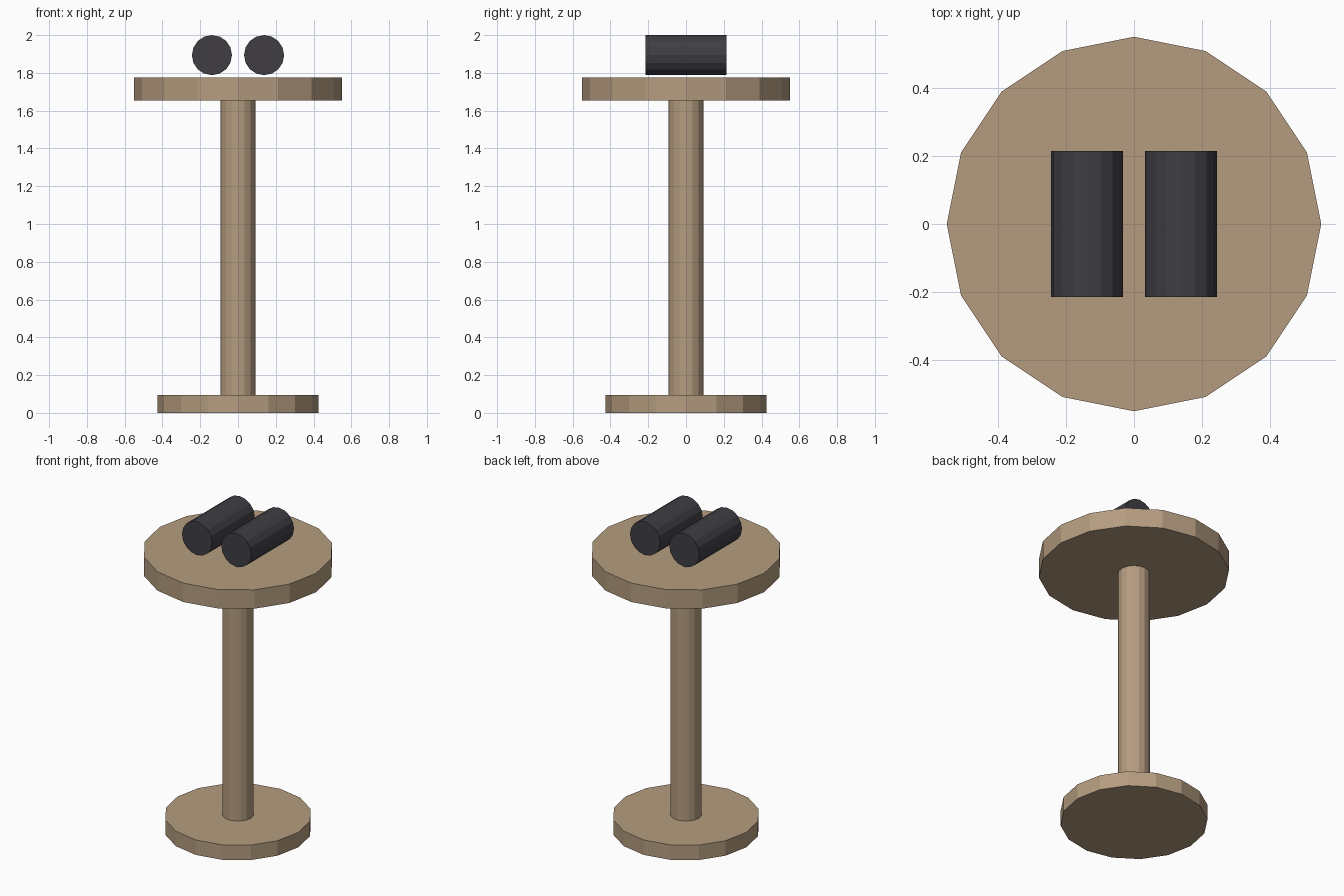
import bpy
import math

if "Cube" in bpy.data.objects:
    bpy.data.objects.remove(bpy.data.objects["Cube"])


def material(name, rgb):
    m = bpy.data.materials.new(name)
    m.diffuse_color = (*rgb, 1.0)
    m.use_nodes = True
    m.node_tree.nodes["Principled BSDF"].inputs["Base Color"].default_value = m.diffuse_color
    return m


WOOD = material("tan_wood", (0.46, 0.335, 0.215))
DARK = material("dark_grey", (0.05, 0.047, 0.056))


def cylinder(name, radius, depth, location, mat, rotation=(0, 0, 0)):
    """Flat-shaded 16-sided cylinder."""
    bpy.ops.mesh.primitive_cylinder_add(
        vertices=16, radius=radius, depth=depth, location=location, rotation=rotation)
    obj = bpy.context.object
    obj.name = name
    obj.data.materials.append(mat)
    return obj


def upright(name, radius, z0, z1):
    return cylinder(name, radius, z1 - z0, (0, 0, (z0 + z1) / 2), WOOD)


# Pedestal stand
upright("foot_plate", 0.425, 0.0, 0.095)
upright("pole", 0.092, 0.095, 1.655)
upright("table_top", 0.55, 1.655, 1.775)

# Pair of dark rolls lying along y, just above the top
for side, x in (("left", -0.138), ("right", 0.138)):
    cylinder(f"{side}_roll", 0.106, 0.428, (x, 0, 1.894), DARK, (math.pi / 2, 0, 0))
